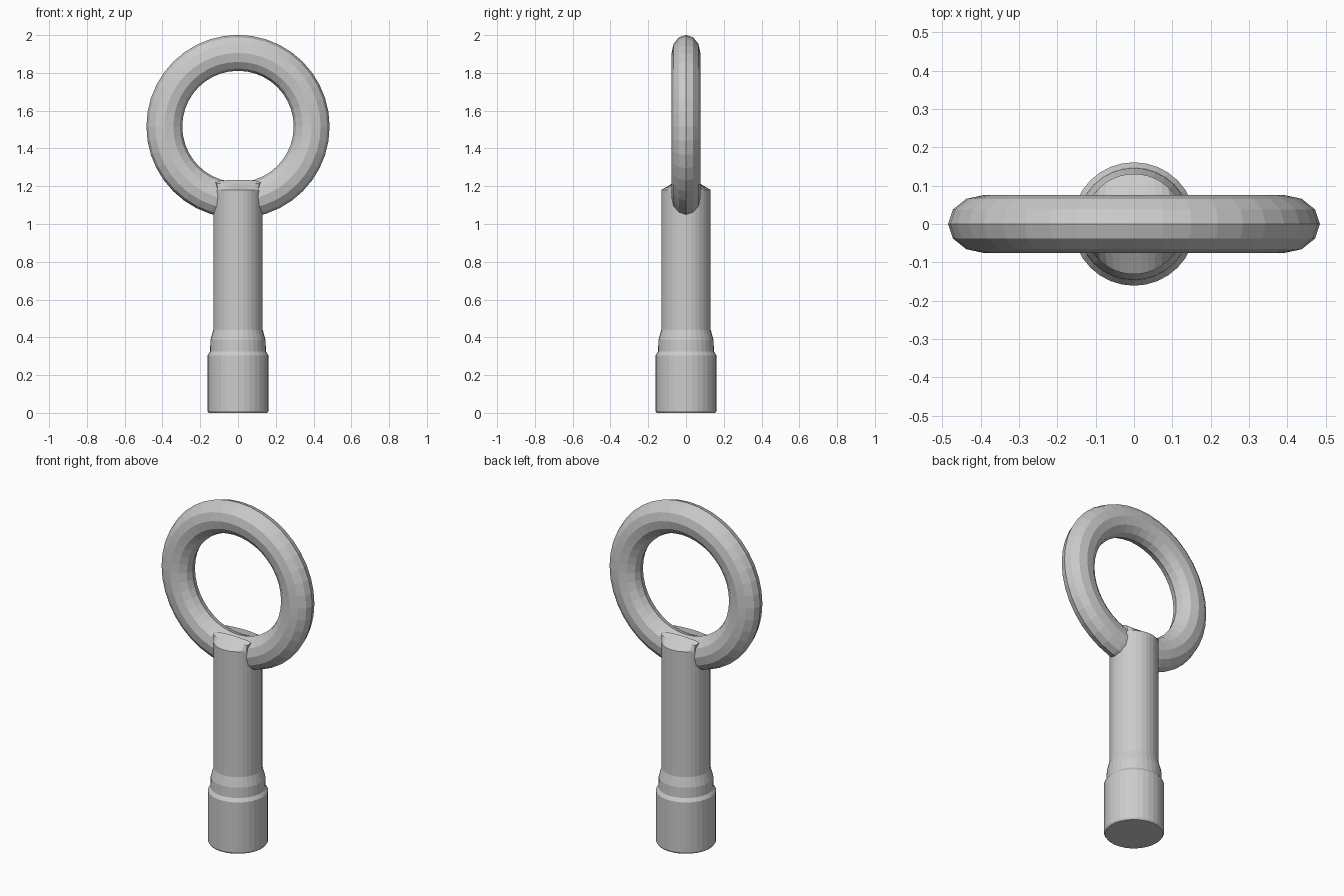
import bpy, bmesh, math

if "Cube" in bpy.data.objects:
    bpy.data.objects.remove(bpy.data.objects["Cube"])

metal = bpy.data.materials.new("plain grey metal")
metal.diffuse_color = (0.6, 0.6, 0.6, 1)
metal.use_nodes = True
metal.node_tree.nodes["Principled BSDF"].inputs["Base Color"].default_value = metal.diffuse_color


def make_object(name, bm):
    bmesh.ops.recalc_face_normals(bm, faces=bm.faces)
    mesh = bpy.data.meshes.new(name)
    bm.to_mesh(mesh)
    bm.free()
    mesh.materials.append(metal)
    obj = bpy.data.objects.new(name, mesh)
    bpy.context.collection.objects.link(obj)
    return obj


def bridge(bm, a, b, closed=True):
    n = len(a)
    for i in range(n if closed else n - 1):
        j = (i + 1) % n
        bm.faces.new((a[i], a[j], b[j], b[i]))


# Shaft with stepped collar, turned from a profile of (radius, height)
profile = [(0.155, 0), (0.161, 0.01), (0.161, 0.305), (0.148, 0.325),
           (0.146, 0.385), (0.131, 0.44), (0.131, 1.18)]
SIDES = 32
bm = bmesh.new()
rings = [[bm.verts.new((r * math.cos(2 * math.pi * i / SIDES),
                        r * math.sin(2 * math.pi * i / SIDES), z))
          for i in range(SIDES)] for r, z in profile]
for lower, upper in zip(rings, rings[1:]):
    bridge(bm, lower, upper)
bm.faces.new(rings[0])
bm.faces.new(rings[-1])
make_object("shaft", bm)

# Ring handle: slightly flattened tube swept around the y axis
MAJOR, MINOR = 40, 12
bm = bmesh.new()
loops = []
for i in range(MAJOR):
    a = 2 * math.pi * i / MAJOR
    loop = []
    for j in range(MINOR):
        b = 2 * math.pi * j / MINOR
        r = 0.39 + 0.095 * math.cos(b)
        loop.append(bm.verts.new((r * math.sin(a), 0.076 * math.sin(b),
                                  1.516 + r * math.cos(a))))
    loops.append(loop)
for i in range(MAJOR):
    bridge(bm, loops[i], loops[(i + 1) % MAJOR])
make_object("ring_handle", bm)

# Sloped weld shoulders that rise from the shaft rim to the ring, both sides
for name, side in (("front_shoulder", -1), ("back_shoulder", 1)):
    bm = bmesh.new()
    rim, mid, top, base = [], [], [], []
    for i in range(13):
        t = i / 6 - 1
        x = 0.107 * t
        rim.append(bm.verts.new((x, side * math.sqrt(0.131 ** 2 - x * x), 1.18)))
        mid.append(bm.verts.new((0.112 * t, side * 0.073, 1.214)))
        top.append(bm.verts.new((0.12 * t, side * 0.048, 1.234 - 0.008 * t * t)))
        base.append(bm.verts.new((0.107 * t, side * 0.04, 1.18)))
    bridge(bm, rim, mid, False)
    bridge(bm, mid, top, False)
    bridge(bm, top, base, False)
    bridge(bm, base, rim, False)
    for k in (0, -1):
        bm.faces.new((rim[k], mid[k], top[k], base[k]))
    make_object(name, bm)
